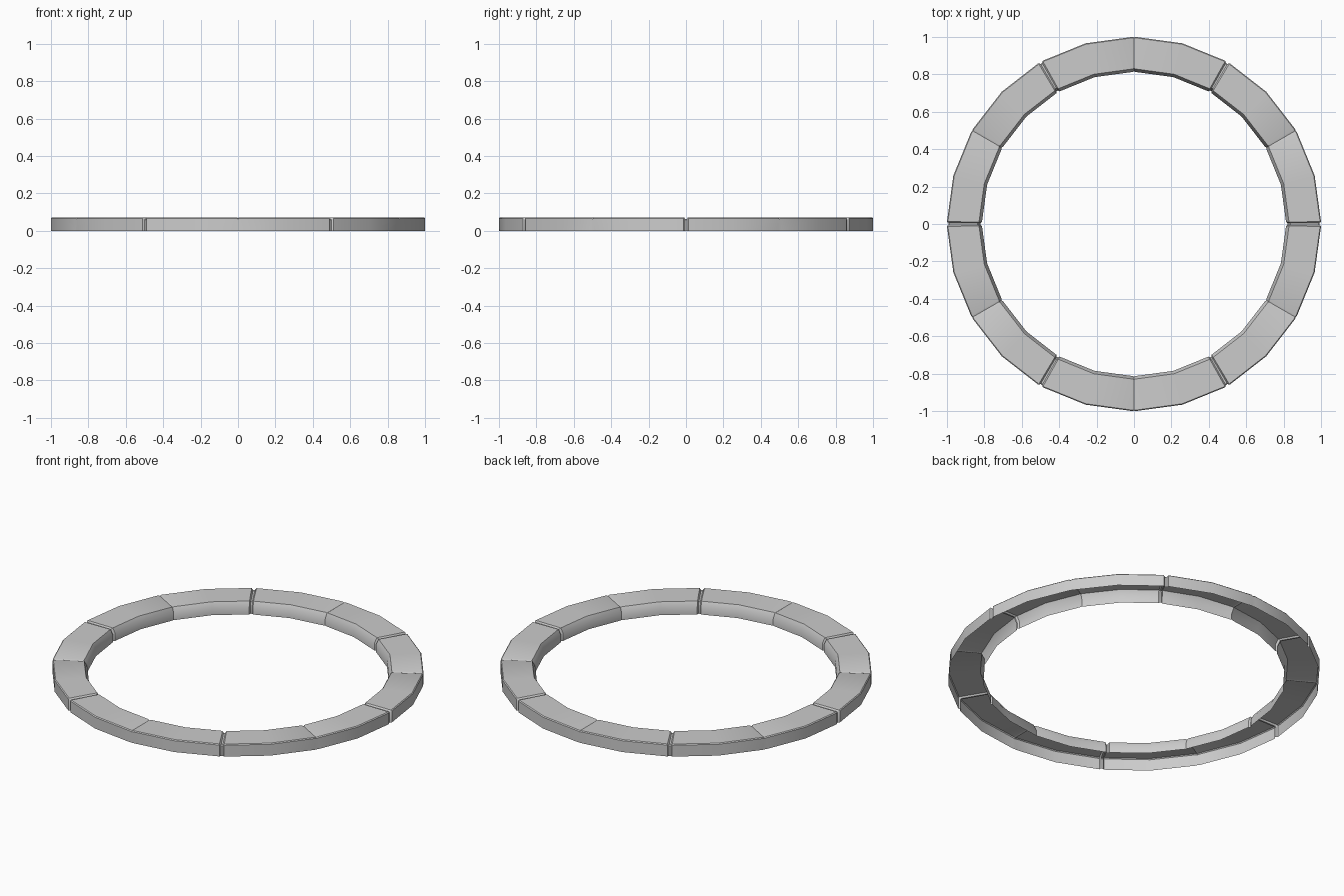
import bpy, bmesh
from math import sin, cos, radians

if "Cube" in bpy.data.objects:
    bpy.data.objects.remove(bpy.data.objects["Cube"])

H = 0.072        # ring height
R_OUT = 1.0      # outer radius


def profile(outer=0.0, top=0.0, inner=0.0):
    """Open-bottomed cross-section (radius, z), each side pulled in."""
    return [
        (R_OUT - outer, 0.0),
        (R_OUT - outer, H - 0.005 - top),
        (R_OUT - 0.005 - outer, H - top),
        (0.829 + inner, H - top),
        (0.813 + inner, 0.042 - top),
        (0.813 + inner, 0.0),
    ]


FULL = profile()
GROOVE = profile(0.009, 0.008, 0.009)   # deep joint
SEAM = profile(0.002, 0.004, 0.004)     # fine joint

# Sections round the ring: 24 corners, deep joints every 60 degrees,
# fine joints half way between them
sections = []
for k in range(24):
    a = radians(15 * k)
    if k % 4 == 0:
        sections += [(a - 0.013, FULL), (a - 0.005, GROOVE),
                     (a + 0.005, GROOVE), (a + 0.013, FULL)]
    elif k % 4 == 2:
        sections += [(a - 0.010, FULL), (a, SEAM), (a + 0.010, FULL)]
    else:
        sections.append((a, FULL))

# Stone ring: a shell lofted through the sections, open underneath
bm = bmesh.new()
loops = [[bm.verts.new((r * cos(a), r * sin(a), z)) for r, z in prof]
         for a, prof in sections]
for i, cur in enumerate(loops):
    nxt = loops[(i + 1) % len(loops)]
    for j in range(len(cur) - 1):
        bm.faces.new((cur[j], nxt[j], nxt[j + 1], cur[j + 1]))
bm.normal_update()

mesh = bpy.data.meshes.new("stone_ring")
bm.to_mesh(mesh)
bm.free()
ring = bpy.data.objects.new("stone_ring", mesh)
bpy.context.collection.objects.link(ring)

# Smooth the gentle corners, keep the edges sharp
bpy.context.view_layer.objects.active = ring
ring.select_set(True)
bpy.ops.object.shade_smooth_by_angle(angle=radians(30))
